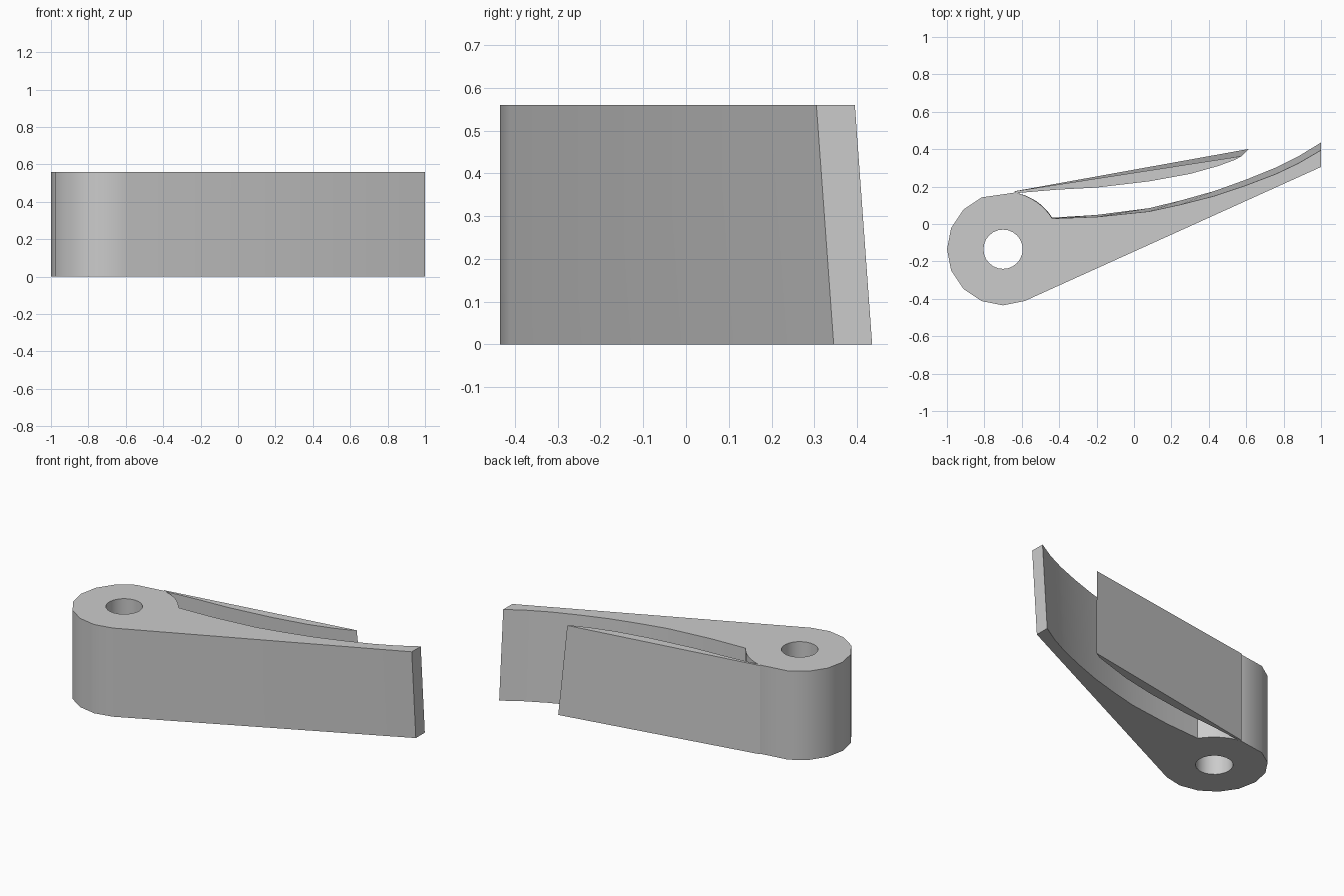
import bpy
import bmesh
from math import cos, sin, radians

cube = bpy.data.objects.get("Cube")
if cube:
    bpy.data.objects.remove(cube, do_unlink=True)

HEIGHT = 0.56
EYE = (-0.70, -0.135)
RADIUS = 0.30

steel = bpy.data.materials.new("plain_grey")
steel.use_nodes = True
grey = (0.6, 0.6, 0.6, 1)
steel.diffuse_color = grey
steel.node_tree.nodes["Principled BSDF"].inputs["Base Color"].default_value = grey


def arc(radius, start, end, steps):
    """Points on a circle around the eye centre, angles in degrees."""
    angles = [radians(start + (end - start) * i / steps) for i in range(steps + 1)]
    return [(EYE[0] + radius * cos(a), EYE[1] + radius * sin(a)) for a in angles]


def lean(points):
    """Base outline: the arms swing back a little further than on top."""
    return [(x, y + 0.025 * max(0, x + 0.62)) for x, y in points]


def loft(name, loops):
    """Join matching (bottom, top) outlines with walls and fill both caps."""
    bm = bmesh.new()
    caps = [[], []]
    for bottom, top in loops:
        rings = []
        for level, points in enumerate((bottom, top)):
            ring = [bm.verts.new((x, y, level * HEIGHT)) for x, y in points]
            n = len(ring)
            caps[level] += [bm.edges.new((ring[i], ring[(i + 1) % n])) for i in range(n)]
            rings.append(ring)
        low, high = rings
        for i in range(n):
            j = (i + 1) % n
            bm.faces.new((low[i], low[j], high[j], high[i]))
    for edges in caps:
        bmesh.ops.triangle_fill(bm, edges=edges, use_beauty=True)
    bmesh.ops.recalc_face_normals(bm, faces=bm.faces)
    mesh = bpy.data.meshes.new(name)
    bm.to_mesh(mesh)
    bm.free()
    mesh.materials.append(steel)
    obj = bpy.data.objects.new(name, mesh)
    bpy.context.collection.objects.link(obj)
    bpy.ops.object.select_all(action='DESELECT')
    obj.select_set(True)
    bpy.context.view_layer.objects.active = obj
    bpy.ops.object.shade_smooth_by_angle(angle=radians(30))
    return obj


# Eye with its round hole, and the long arm
throat = arc(0.31, 32, 78, 8)
rim = arc(RADIUS, 112.5, 292.5, 8)
long_arm = [(1, 0.305), (1, 0.395), (0.88, 0.325), (0.76, 0.268), (0.6, 0.207),
            (0.43, 0.15), (0.25, 0.104), (0.08, 0.067), (-0.2, 0.038)]
body = throat + rim + long_arm
hole = arc(0.105, 0, 345, 23)
loft("eye_and_long_arm", [(lean(body), body), (hole, hole)])

# Thin short arm springing from the top of the eye
inner = [(0.45, 0.31), (0.3, 0.268), (0.08, 0.228), (-0.2, 0.195), (-0.42, 0.183), (-0.63, 0.165)]
short_top = [(-0.64, 0.175), (0.575, 0.363), (0.54, 0.343)] + inner
short_base = lean([(-0.64, 0.175), (0.612, 0.37), (0.57, 0.345)] + inner)
loft("short_arm", [(short_base, short_top)])
